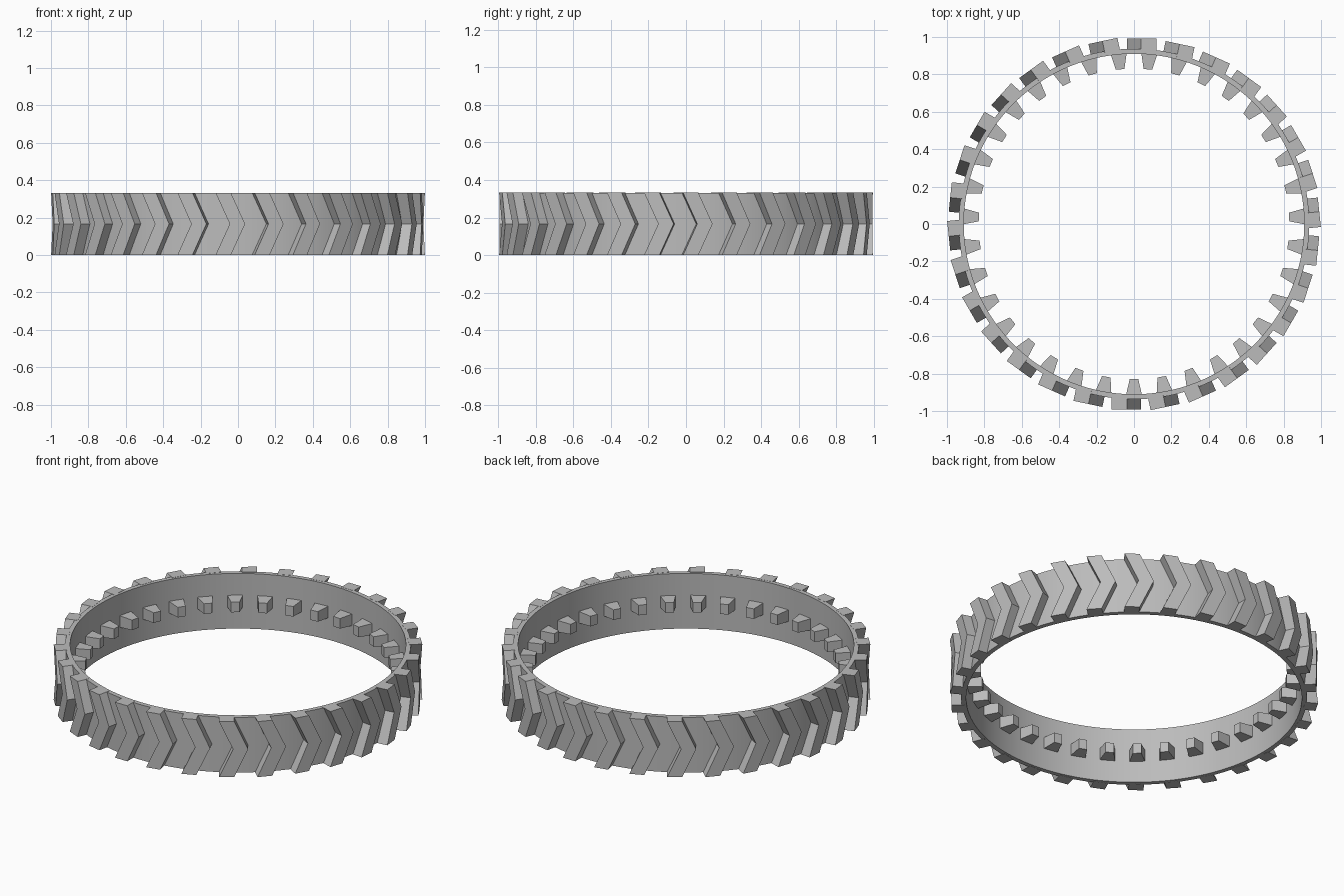
import bpy, bmesh, math
from mathutils import Matrix, Vector

cube = bpy.data.objects.get("Cube")
if cube:
    bpy.data.objects.remove(cube)

HEIGHT = 0.332
MID = HEIGHT / 2
BAND_IN, BAND_OUT = 0.91, 0.937

rubber = bpy.data.materials.new("rubber_grey")
rubber.use_nodes = True
grey = (0.5, 0.5, 0.5, 1)
rubber.diffuse_color = grey
rubber.node_tree.nodes["Principled BSDF"].inputs["Base Color"].default_value = grey


def loft(bm, sections, closed=False):
    """Skin a row of matching cross-sections, capping the ends if open."""
    rows = [[bm.verts.new(p) for p in s] for s in sections]
    pairs = list(zip(rows, rows[1:]))
    if closed:
        pairs.append((rows[-1], rows[0]))
    else:
        bm.faces.new(rows[0][::-1])
        bm.faces.new(rows[-1])
    n = len(rows[0])
    for a, b in pairs:
        for i in range(n):
            j = (i + 1) % n
            bm.faces.new((a[i], a[j], b[j], b[i]))


def finish(bm, name):
    bmesh.ops.recalc_face_normals(bm, faces=bm.faces)
    mesh = bpy.data.meshes.new(name)
    bm.to_mesh(mesh)
    bm.free()
    mesh.materials.append(rubber)
    obj = bpy.data.objects.new(name, mesh)
    bpy.context.collection.objects.link(obj)
    return obj


def ring_of(name, sections, count, start):
    """Repeat one lofted block around the z axis; local +x points outward."""
    bm = bmesh.new()
    for k in range(count):
        turn = Matrix.Rotation(start + math.tau * k / count, 3, "Z")
        loft(bm, [[turn @ Vector(p) for p in s] for s in sections])
    return finish(bm, name)


# Thin smooth band
bm = bmesh.new()
profile = [(BAND_IN, 0.001), (BAND_OUT, 0.001),
           (BAND_OUT, HEIGHT - 0.001), (BAND_IN, HEIGHT - 0.001)]
SEGMENTS = 180
loft(bm, [[(r * math.cos(a), r * math.sin(a), z) for r, z in profile]
          for a in (math.tau * k / SEGMENTS for k in range(SEGMENTS))], closed=True)
band = finish(bm, "band")
bpy.ops.object.select_all(action="DESELECT")
band.select_set(True)
bpy.context.view_layer.objects.active = band
bpy.ops.object.shade_smooth_by_angle(angle=math.radians(30))


# Chevron tread lugs on the outside
def lug_section(z, shift):
    low, high = -0.12 + shift, -0.038 + shift
    return [(0.922, low, z), (0.992, low, z), (0.992, high, z), (0.922, high, z)]


ring_of("tread_lugs",
        [lug_section(0, 0), lug_section(MID, 0.076), lug_section(HEIGHT, 0)],
        30, math.pi / 2)


# Tapered drive teeth on the inside
def tooth_section(r, half_width, half_height):
    return [(r, s * half_width, MID + t * half_height)
            for s, t in ((-1, -1), (1, -1), (1, 1), (-1, 1))]


ring_of("drive_teeth",
        [tooth_section(0.915, 0.043, 0.035), tooth_section(0.83, 0.023, 0.03)],
        35, -math.pi / 2)
